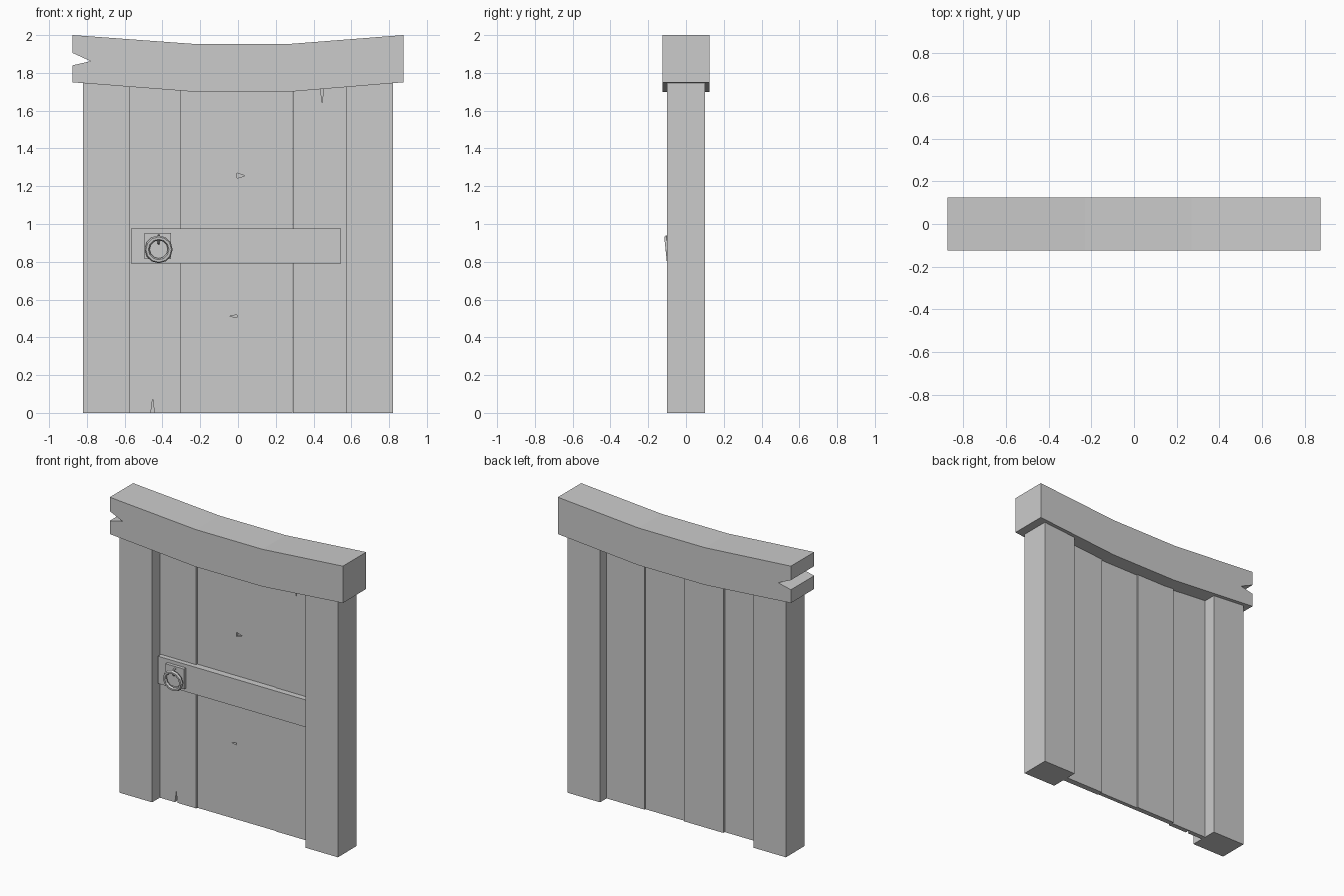
import bpy
import bmesh
import math

old = bpy.data.objects.get("Cube")
if old:
    bpy.data.objects.remove(old, do_unlink=True)

grey = bpy.data.materials.new("plain_grey")
grey.use_nodes = True
colour = (0.6, 0.6, 0.6, 1)
grey.diffuse_color = colour
grey.node_tree.nodes["Principled BSDF"].inputs["Base Color"].default_value = colour


def add_object(name, bm):
    bmesh.ops.recalc_face_normals(bm, faces=bm.faces)
    mesh = bpy.data.meshes.new(name)
    bm.to_mesh(mesh)
    bm.free()
    mesh.materials.append(grey)
    obj = bpy.data.objects.new(name, mesh)
    bpy.context.collection.objects.link(obj)
    return obj


def slab(name, outline, y0, y1):
    """Extrude an x/z outline from y0 to y1."""
    bm = bmesh.new()
    face = bm.faces.new([bm.verts.new((x, y0, z)) for x, z in outline])
    out = bmesh.ops.extrude_face_region(bm, geom=[face])
    moved = [v for v in out["geom"] if isinstance(v, bmesh.types.BMVert)]
    bmesh.ops.translate(bm, verts=moved, vec=(0, y1 - y0, 0))
    return add_object(name, bm)


def box(name, x0, x1, y0, y1, z0, z1):
    return slab(name, [(x0, z0), (x1, z0), (x1, z1), (x0, z1)], y0, y1)


def ring(name, centre, radius, tube, segments, sides, rotation):
    bpy.ops.mesh.primitive_torus_add(
        location=centre, rotation=rotation, major_radius=radius,
        minor_radius=tube, major_segments=segments, minor_segments=sides)
    obj = bpy.context.object
    obj.name = name
    obj.data.materials.append(grey)
    return obj


# Side posts
for side, sign in (("left", 1), ("right", -1)):
    x0, x1 = sorted((sign * 0.575, sign * 0.82))
    box(side + "_post", x0, x1, -0.1, 0.1, 0, 1.75)

# Sagging lintel with a split in its right end
slab("lintel", [
    (-0.875, 1.75), (-0.23, 1.7), (0.27, 1.7), (0.875, 1.75),
    (0.875, 2), (0.27, 1.953), (-0.23, 1.953), (-0.875, 2),
    (-0.875, 1.905), (-0.78, 1.862), (-0.875, 1.84)], -0.125, 0.125)

# Recessed planks, each at a slightly different depth: x0, x1, front, back
planks = [
    box(f"plank_{i + 1}", x0, x1, front, back, 0, 1.74)
    for i, (x0, x1, front, back) in enumerate((
        (-0.58, -0.302, -0.017, 0.015),
        (-0.302, -0.006, -0.005, 0.03),
        (-0.006, 0.289, -0.005, 0.022),
        (0.291, 0.58, -0.01, 0.03)))]

# Small nicks cut into the front of the planks
nicks = (
    (0, [(-0.463, -0.01), (-0.441, -0.01), (-0.452, 0.075)]),
    (1, [(0.0, 0.503), (0.0, 0.52), (-0.045, 0.512)]),
    (2, [(-0.012, 1.24), (-0.012, 1.272), (0.037, 1.255)]),
    (3, [(0.435, 1.75), (0.455, 1.75), (0.445, 1.63)]),
)
for index, outline in nicks:
    cutter = slab(f"nick_cutter_{index + 1}", outline, -0.06, 0.008)
    cutter.hide_render = True
    cutter.display_type = 'WIRE'
    cut = planks[index].modifiers.new("nick", 'BOOLEAN')
    cut.operation = 'DIFFERENCE'
    cut.solver = 'EXACT'
    cut.object = cutter
    bpy.context.view_layer.objects.active = planks[index]
    bpy.ops.object.modifier_apply(modifier=cut.name)
    bpy.data.objects.remove(cutter, do_unlink=True)

# Cross bar and handle plate
box("cross_bar", -0.567, 0.545, -0.05, 0, 0.79, 0.975)
box("handle_plate", -0.495, -0.355, -0.072, -0.045, 0.815, 0.952)

# Hanging ring, leaning out at the bottom, held by a small staple
ring("handle_ring", (-0.42, -0.097, 0.866), 0.061, 0.013, 12, 6,
     (math.radians(96), 0, 0))
ring("handle_staple", (-0.42, -0.078, 0.918), 0.022, 0.006, 8, 5,
     (0, math.pi / 2, 0))
